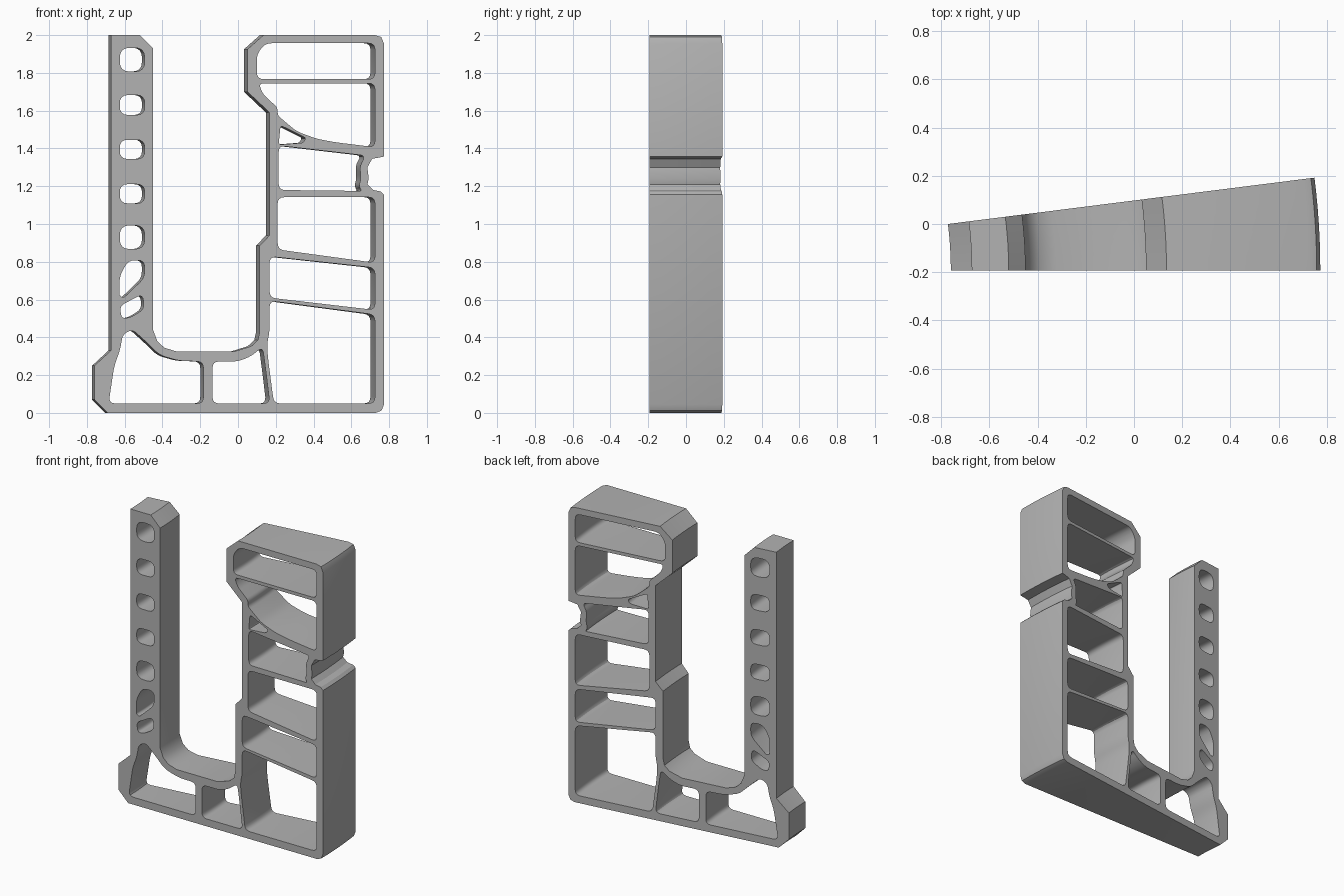
import bpy, bmesh, math
from mathutils import Matrix, Vector

if "Cube" in bpy.data.objects:
    bpy.data.objects.remove(bpy.data.objects["Cube"], do_unlink=True)

ANGLE = math.radians(7.2)        # wedge sweep around a distant vertical axis
STEPS = 6
FRONT_Y = -0.193
AXIS = Vector((-2.3, FRONT_Y, 0))


def make_material(name, rgb):
    mat = bpy.data.materials.new(name)
    mat.use_nodes = True
    colour = (*rgb, 1.0)
    mat.diffuse_color = colour
    mat.node_tree.nodes["Principled BSDF"].inputs["Base Color"].default_value = colour
    return mat


def rounded(points, radius, segments=4):
    """Round every corner of a closed polygon, limited by its side lengths."""
    pts = [Vector(p) for p in points]
    result = []
    for i, corner in enumerate(pts):
        before = pts[i - 1] - corner
        after = pts[(i + 1) % len(pts)] - corner
        cut = min(radius, before.length * 0.45, after.length * 0.45)
        start = corner + before.normalized() * cut
        end = corner + after.normalized() * cut
        for k in range(segments + 1):
            t = k / segments
            result.append(start * (1 - t) ** 2 + corner * 2 * t * (1 - t) + end * t * t)
    return result


def round_hole(x, z, half_width, half_height):
    """Squarish oval opening."""
    w, h = half_width, half_height
    box = [(x - w, z - h), (x + w, z - h), (x + w, z + h), (x - w, z + h)]
    return rounded(box, min(w, h) * 0.85)


def build_wedge(name, loops, material):
    """Fill the section with its openings, then sweep it around the axis."""
    bm = bmesh.new()
    edges = []
    for loop in loops:
        verts = [bm.verts.new((p[0], FRONT_Y, p[1])) for p in loop]
        for i, v in enumerate(verts):
            edges.append(bm.edges.new((verts[i - 1], v)))
    bmesh.ops.triangle_fill(bm, use_beauty=True, edges=edges)
    # back face
    copy = bmesh.ops.duplicate(bm, geom=bm.verts[:] + bm.edges[:] + bm.faces[:])
    back = [g for g in copy["geom"] if isinstance(g, bmesh.types.BMVert)]
    bmesh.ops.rotate(bm, verts=back, cent=AXIS, matrix=Matrix.Rotation(ANGLE, 3, "Z"))
    # curved walls between front and back
    rim = bmesh.ops.duplicate(bm, geom=edges)
    rim_geom = [g for g in rim["geom"] if not isinstance(g, bmesh.types.BMFace)]
    bmesh.ops.spin(bm, geom=rim_geom, cent=AXIS, axis=(0, 0, 1), angle=ANGLE,
                   steps=STEPS, use_duplicate=False)
    bmesh.ops.remove_doubles(bm, verts=bm.verts[:], dist=0.0003)
    bmesh.ops.recalc_face_normals(bm, faces=bm.faces[:])
    mesh = bpy.data.meshes.new(name)
    bm.to_mesh(mesh)
    bm.free()
    obj = bpy.data.objects.new(name, mesh)
    bpy.context.collection.objects.link(obj)
    mesh.materials.append(material)
    bpy.ops.object.select_all(action="DESELECT")
    obj.select_set(True)
    bpy.context.view_layer.objects.active = obj
    bpy.ops.object.shade_smooth_by_angle(angle=math.radians(30))
    return obj


# outer section, split into runs: foot, thin post, channel, tall column, notch
foot = [(-.69, 0), (-.76, .07), (-.76, .25), (-.673, .33)]
post = [(-.673, 2), (-.52, 2), (-.45, 1.93)]
channel = [(-.45, .44), (-.427, .38), (-.39, .345), (-.325, .325), (-.02, .325),
           (.07, .353), (.105, .385), (.115, .43)]
column = [(.115, .885), (.167, .94), (.167, 1.59), (.05, 1.70), (.05, 1.925), (.135, 2)]
top_corner = [(.725, 2), (.758, 1.99), (.773, 1.955)]
notch = [(.773, 1.357), (.71, 1.345), (.685, 1.3), (.692, 1.24), (.685, 1.21),
         (.715, 1.18), (.755, 1.172), (.773, 1.155)]
bottom_corner = [(.773, .045), (.76, .012), (.73, 0)]
outline = foot + post + channel + column + top_corner + notch + bottom_corner

# openings of the tall column, from top to bottom
right = .725
top_bay = [(.10, 1.9), (.145, 1.957), (right, 1.957), (right, 1.767), (.10, 1.767)]
curved_bay = [(.11, 1.745), (right, 1.745), (right, 1.407), (.52, 1.432), (.42, 1.45),
              (.31, 1.49), (.21, 1.575), (.21, 1.615), (.13, 1.69)]
small_gusset = [(.225, 1.52), (.25, 1.51), (.36, 1.455), (.345, 1.43), (.215, 1.42)]
notch_bay = [(.215, 1.415), (.675, 1.362), (.645, 1.31), (.65, 1.24), (.64, 1.2),
             (.655, 1.175), (.215, 1.18)]
middle_bay = [(.21, 1.142), (right, 1.142), (right, .795), (.21, .865)]
sloped_bay = [(.167, .828), (right, .768), (right, .545), (.167, .61)]
base_bay = [(.167, .593), (right, .52), (right, .05), (.19, .05), (.16, .28),
            (.153, .36), (.167, .43)]

# openings below the channel
inner_bay = [(-.135, .272), (0, .272), (.07, .30), (.13, .35), (.15, .2),
             (.168, .05), (-.135, .05)]
foot_bay = [(-.183, .272), (-.31, .275), (-.415, .305), (-.48, .37), (-.56, .442),
            (-.61, .415), (-.625, .33), (-.655, .25), (-.685, .05), (-.183, .05)]

# openings of the thin post
leaning_hole = [(-.58, .808), (-.495, .808), (-.495, .715), (-.605, .61), (-.627, .62),
                (-.627, .725)]
lowest_hole = [(-.505, .63), (-.495, .55), (-.57, .505), (-.615, .5), (-.627, .565)]

loops = [outline]
for bay in (top_bay, curved_bay, notch_bay, middle_bay, sloped_bay, base_bay,
            inner_bay, foot_bay, leaning_hole, lowest_hole):
    loops.append(rounded(bay, .035))
loops.append(rounded(small_gusset, .015))
for height, half in ((1.87, .063), (1.63, .053), (1.395, .051), (1.16, .051), (.93, .063)):
    loops.append(round_hole(-.56, height, .066, half))

grey = make_material("plain grey", (.45, .45, .45))
build_wedge("ribbed_wedge_frame", loops, grey)
